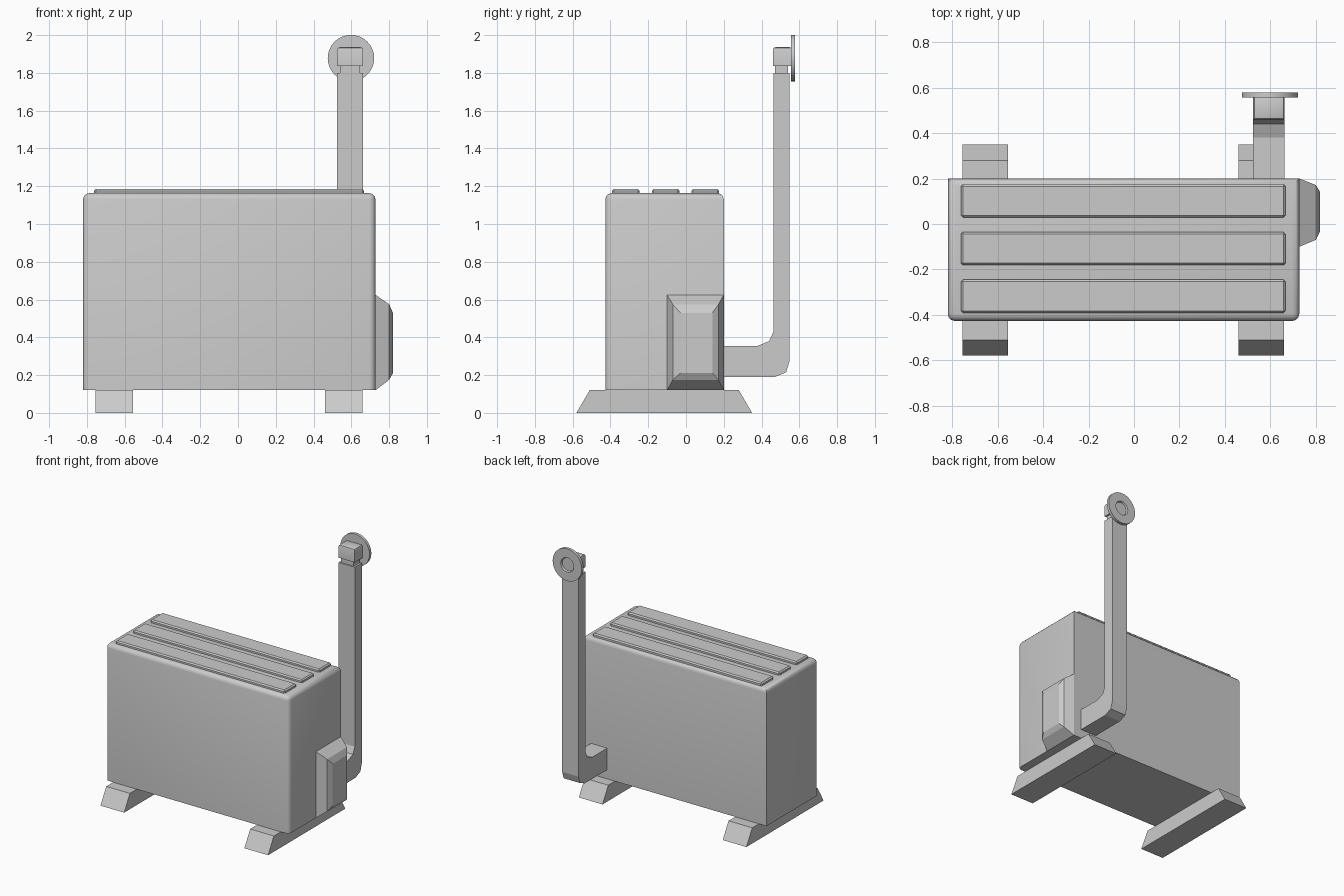
import bpy, bmesh, math
from mathutils import Matrix

if "Cube" in bpy.data.objects:
    bpy.data.objects.remove(bpy.data.objects["Cube"])


def finish(bm, name, smooth=False):
    bmesh.ops.recalc_face_normals(bm, faces=bm.faces[:])
    me = bpy.data.meshes.new(name)
    bm.to_mesh(me)
    bm.free()
    ob = bpy.data.objects.new(name, me)
    bpy.context.collection.objects.link(ob)
    if smooth:
        bpy.ops.object.select_all(action='DESELECT')
        bpy.context.view_layer.objects.active = ob
        ob.select_set(True)
        bpy.ops.object.shade_smooth_by_angle(angle=math.radians(35))
    return ob


def box(name, x, y, z, bevel=0, segs=1, pick=None, smooth=False):
    bm = bmesh.new()
    bmesh.ops.create_cube(bm, size=1)
    for v in bm.verts:
        v.co = [r[0] if c < 0 else r[1] for c, r in zip(v.co, (x, y, z))]
    if bevel:
        edges = [e for e in bm.edges if pick is None or pick(e)]
        bmesh.ops.bevel(bm, geom=edges, offset=bevel, segments=segs,
                        profile=0.5, affect='EDGES')
    return finish(bm, name, smooth)


def extrude_yz(name, pts, x0, x1):
    bm = bmesh.new()
    f = bm.faces.new([bm.verts.new((x0, y, z)) for y, z in pts])
    new = bmesh.ops.extrude_face_region(bm, geom=[f])['geom']
    bmesh.ops.translate(bm, vec=(x1 - x0, 0, 0),
                        verts=[g for g in new if isinstance(g, bmesh.types.BMVert)])
    return finish(bm, name)


def loft(name, rings, smooth=False):
    bm = bmesh.new()
    loops = [[bm.verts.new(p) for p in r] for r in rings]
    for a, b in zip(loops, loops[1:]):
        for i in range(len(a)):
            j = (i + 1) % len(a)
            bm.faces.new((a[i], a[j], b[j], b[i]))
    bm.faces.new(loops[0])
    bm.faces.new(loops[-1])
    return finish(bm, name, smooth)


def top_edge(e):
    return all(v.co.z > 0.5 for v in e.verts)


# Main cabinet: rounded top rim and front corners, flat bottom
def cabinet_edge(e):
    mid = (e.verts[0].co + e.verts[1].co) / 2
    return mid.z > 1.1 or (0.2 < mid.z < 1.1 and mid.y < 0)


box("cabinet", (-0.82, 0.728), (-0.427, 0.2), (0.12, 1.163), 0.032, 3, cabinet_edge, True)

# Three raised strips on the lid
for i, y in enumerate((-0.318, -0.108, 0.102)):
    box(f"lid_strip_{i + 1}", (-0.762, 0.667), (y - 0.073, y + 0.073), (1.14, 1.185),
        0.009, 1, top_edge)

# Trapezoid skids
for side, x in (("left", -0.755), ("right", 0.46)):
    extrude_yz(f"{side}_foot", [(-0.58, 0), (0.35, 0), (0.28, 0.12), (-0.51, 0.12)], x, x + 0.2)

# Stepped bulge on the right end
bulge = [(0.72, -0.1, 0.2, 0.12, 0.625), (0.728, -0.1, 0.2, 0.12, 0.625),
         (0.80, -0.07, 0.172, 0.175, 0.575), (0.82, -0.03, 0.14, 0.21, 0.53)]
loft("side_bulge", [[(x, a, c), (x, b, c), (x, b, d), (x, a, d)] for x, a, b, c, d in bulge])

# Square pipe with a bent foot
extrude_yz("pipe", [(0.19, 0.19), (0.47, 0.19), (0.53, 0.215), (0.547, 0.27), (0.547, 1.8),
                    (0.463, 1.8), (0.463, 0.43), (0.44, 0.38), (0.38, 0.355), (0.19, 0.355)],
           0.525, 0.662)

# Neck and capped outlet head
box("pipe_neck", (0.54, 0.647), (0.47, 0.54), (1.79, 1.845))
box("outlet_head", (0.525, 0.662), (0.46, 0.562), (1.837, 1.937), 0.016, 2,
    lambda e: top_edge(e) and (e.verts[0].co.z + e.verts[1].co.z) / 2 > 1.92, True)

# Round flange with a recessed opening
profile = [(0.556, 0.123), (0.578, 0.123), (0.578, 0.055), (0.566, 0.05)]
N = 32
loft("outlet_flange", [[(0.598 + r * math.cos(2 * math.pi * k / N), y,
                         1.878 + r * math.sin(2 * math.pi * k / N)) for k in range(N)]
                       for y, r in profile], True)
